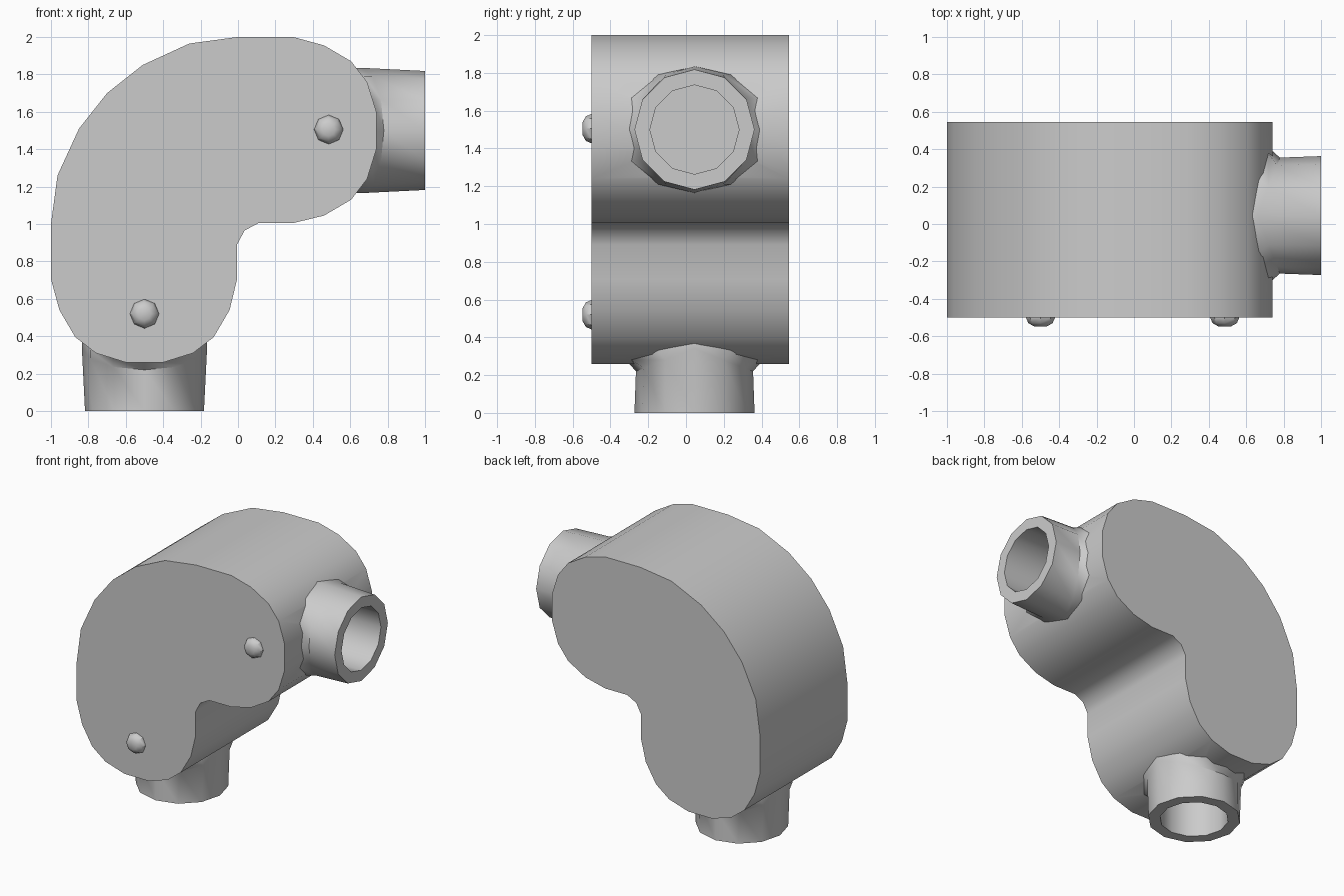
import bpy, bmesh, math
from mathutils import Vector

if "Cube" in bpy.data.objects:
    bpy.data.objects.remove(bpy.data.objects["Cube"])

grey = bpy.data.materials.new("grey metal")
grey.use_nodes = True
COLOUR = (0.6, 0.6, 0.6, 1)
grey.diffuse_color = COLOUR
grey.node_tree.nodes["Principled BSDF"].inputs["Base Color"].default_value = COLOUR

PIPE_Y, PIPE_Z = 0.045, 1.5
FRONT, BACK = -0.5, 0.545


def flip(x, z):
    """Reflect across the diagonal of the elbow."""
    return 1 - z, 1 - x


def finish(name, bm, angle=40):
    bmesh.ops.recalc_face_normals(bm, faces=bm.faces)
    mesh = bpy.data.meshes.new(name)
    bm.to_mesh(mesh)
    bm.free()
    obj = bpy.data.objects.new(name, mesh)
    bpy.context.collection.objects.link(obj)
    mesh.materials.append(grey)
    bpy.ops.object.select_all(action='DESELECT')
    obj.select_set(True)
    bpy.context.view_layer.objects.active = obj
    if angle:
        bpy.ops.object.shade_smooth_by_angle(angle=math.radians(angle))
    return obj


def loft(rings):
    """Skin a list of equal rings, capping only the last one."""
    bm = bmesh.new()
    rows = [[bm.verts.new(p) for p in ring] for ring in rings]
    n = len(rows[0])
    for a, b in zip(rows, rows[1:]):
        for i in range(n):
            j = (i + 1) % n
            bm.faces.new((a[i], a[j], b[j], b[i]))
    bm.faces.new(rows[-1])
    return bm


def ring(flipped, x, ry, rz, sides=12):
    """Ring round the pipe axis; x is a function of the sideways component."""
    pts = []
    for i in range(sides):
        a = math.tau * i / sides
        c = math.cos(a)
        px, pz = x(abs(c)), PIPE_Z + rz * math.sin(a)
        py = PIPE_Y + ry(abs(c)) * c
        if flipped:
            px, pz = flip(px, pz)
        pts.append((px, py, pz))
    return pts


# Elbow body: half outline from outer to inner diagonal, then its reflection
half = [(-0.70, 1.70), (-0.51, 1.85), (-0.26, 1.965), (0, 2), (0.295, 2),
        (0.46, 1.955), (0.605, 1.87), (0.69, 1.76), (0.74, 1.6), (0.74, 1.4),
        (0.69, 1.24), (0.605, 1.13), (0.46, 1.045), (0.295, 1.005),
        (0.11, 1.005), (0.035, 0.965)]
outline = half + [flip(x, z) for x, z in reversed(half[1:-1])]
bm = loft([[(x, y, z) for x, z in outline] for y in (FRONT, BACK)])
bm.faces.new([v for v in bm.verts if v.co.y < 0])
body = finish("elbow_body", bm, 0)

# Sockets through the body, each filled by a hollow pipe
for name, flipped in (("side_pipe", False), ("bottom_pipe", True)):
    def flat(x, r):
        return ring(flipped, lambda c: x, lambda c: r, r)

    bm = loft([flat(0.9, 0.245), flat(0.44, 0.245)])
    bm.faces.new(list(bm.verts)[:12])
    cutter = finish("socket_cutter", bm, 0)
    cutter.hide_render = True
    cut = body.modifiers.new("socket", 'BOOLEAN')
    cut.operation, cut.solver, cut.object = 'DIFFERENCE', 'EXACT', cutter
    bpy.context.view_layer.objects.active = body
    bpy.ops.object.modifier_apply(modifier=cut.name)
    bpy.data.objects.remove(cutter)

    finish(name, loft([
        flat(0.5, 0.3),
        ring(flipped, lambda c: 0.615 + 0.12 * c,
             lambda c: 0.35 * min(1.0, 1.1 * c) / max(c, 0.1), 0.335),
        ring(flipped, lambda c: 0.66 + 0.12 * c, lambda c: 0.31, 0.335),
        flat(1.0, 0.318), flat(1.0, 0.236), flat(0.45, 0.236)]), 35)

bpy.ops.object.select_all(action='DESELECT')
body.select_set(True)
bpy.context.view_layer.objects.active = body
bpy.ops.object.shade_smooth_by_angle(angle=math.radians(50))

# Domed cover screws
for name, x, z in (("lower_screw", -0.5, 0.52), ("upper_screw", 0.485, 1.505)):
    profile = [(0.45, 0.075), (0.5, 0.078), (0.53, 0.065), (0.547, 0.035)]
    rings = [[(x + r * math.cos(math.tau * i / 8), -d,
               z + r * math.sin(math.tau * i / 8)) for i in range(8)]
             for d, r in profile]
    finish(name, loft(rings), 40)
